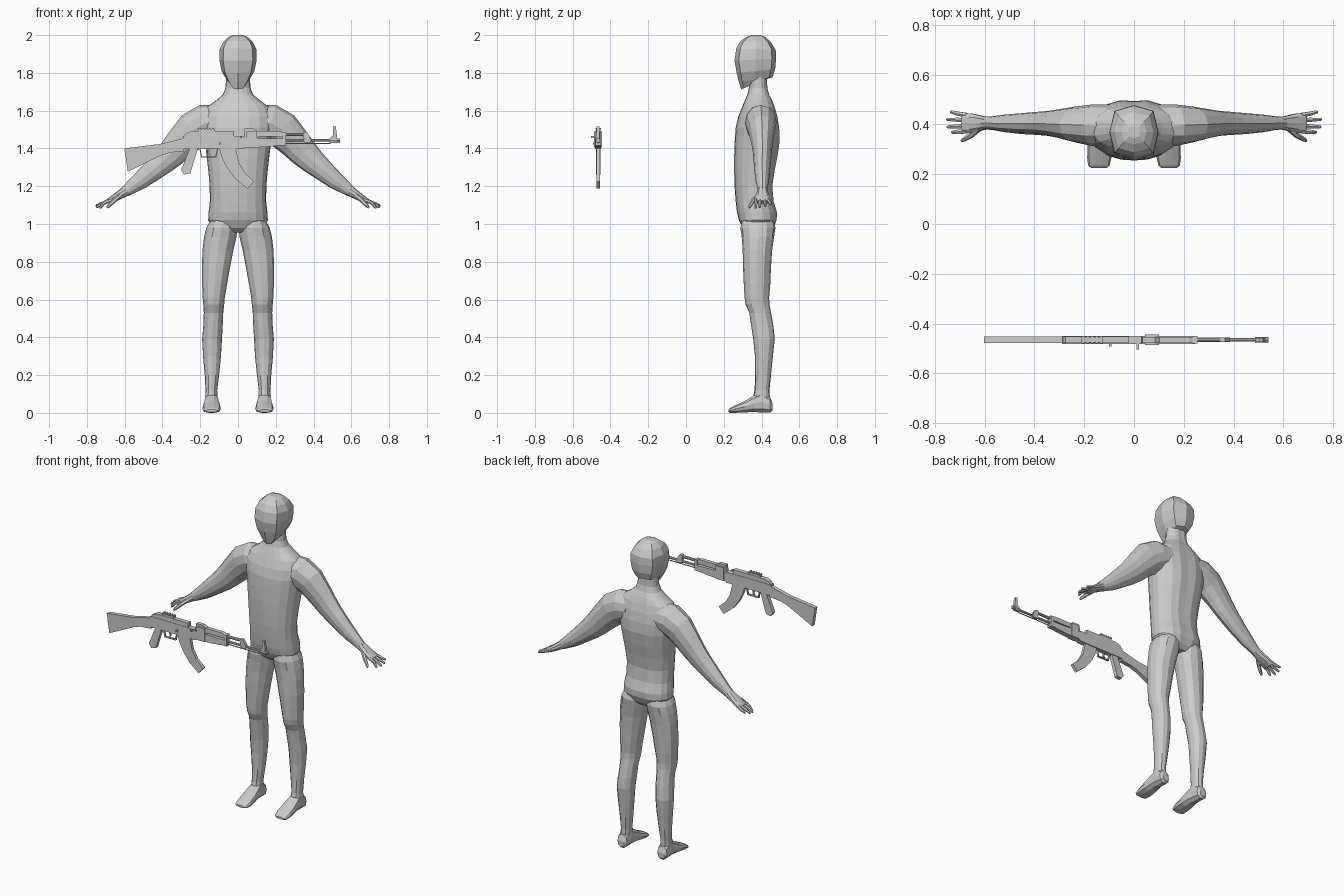
import bpy, bmesh, math
from mathutils import Vector as V

grey = bpy.data.materials.new("plain_grey")
grey.diffuse_color = (0.6, 0.6, 0.6, 1)


def finish(name, bm):
    bmesh.ops.recalc_face_normals(bm, faces=bm.faces)
    me = bpy.data.meshes.new(name)
    bm.to_mesh(me)
    bm.free()
    me.materials.append(grey)
    ob = bpy.data.objects.new(name, me)
    bpy.context.collection.objects.link(ob)
    return ob


def loft(name, rings, n=12, e=2.0, groove=0.0):
    """Skin through (centre, half-axis u, half-axis v) superellipse rings."""
    bm = bmesh.new()
    loops = []
    for c, u, v in rings:
        loop = []
        for k in range(n):
            a = 2 * math.pi * k / n
            s, t = math.cos(a), math.sin(a)
            r = (abs(s) ** e + abs(t) ** e) ** (-1 / e)
            if abs(s) < 1e-6 and t > 0:
                r -= groove
            loop.append(bm.verts.new(V(c) + V(u) * s * r + V(v) * t * r))
        loops.append(loop)
    for a, b in zip(loops, loops[1:]):
        for k in range(n):
            bm.faces.new((a[k], a[(k + 1) % n], b[(k + 1) % n], b[k]))
    bm.faces.new(loops[0])
    bm.faces.new(loops[-1])
    return finish(name, bm)


def level(rows):
    """Level rings from (z, x left, x right, y front, y back)."""
    return [(((a + b) / 2, (f + k) / 2, z), ((b - a) / 2, 0, 0), (0, (k - f) / 2, 0))
            for z, a, b, f, k in rows]


def limb(rows):
    """Rings square to a path of (x, y, z, radius, y radius)."""
    pts = [V(r[:3]) for r in rows]
    out = []
    for i, r in enumerate(rows):
        d = (pts[min(i + 1, len(pts) - 1)] - pts[max(i - 1, 0)]).normalized()
        u = d.cross(V((0, 1, 0))).normalized()
        out.append((pts[i], u * r[3], u.cross(d) * r[4]))
    return out


def flip(rings):
    return [tuple(V((-p[0], p[1], p[2])) for p in ring) for ring in rings]


# torso with neck
torso = [(.955, .07, .33, .44), (.98, .125, .30, .465), (1.02, .158, .28, .483), (1.06, .156, .27, .485),
         (1.12, .149, .263, .467), (1.20, .15, .257, .46), (1.28, .157, .255, .472), (1.36, .166, .255, .488),
         (1.44, .176, .258, .50), (1.51, .185, .263, .497), (1.57, .185, .277, .487), (1.62, .165, .297, .472),
         (1.655, .115, .312, .458), (1.685, .08, .325, .442), (1.72, .066, .333, .432), (1.80, .062, .335, .43)]
body = loft("body", level([(z, -w, w, f, b) for z, w, f, b in torso]), 20, 2.3, .05)

# legs: z, inner x, outer x, front y, back y
leg = level([(1.03, .015, .14, .30, .46), (.98, .004, .168, .288, .474), (.93, .008, .180, .295, .466),
             (.86, .025, .188, .30, .456), (.77, .042, .191, .302, .45), (.68, .058, .19, .306, .446),
             (.61, .07, .187, .31, .44), (.575, .073, .184, .315, .442), (.53, .078, .181, .335, .45),
             (.46, .081, .184, .345, .463), (.39, .085, .19, .356, .47), (.30, .09, .185, .365, .46),
             (.20, .10, .176, .366, .45), (.12, .11, .172, .363, .442), (.06, .108, .175, .35, .445)])
# feet: rings from heel to toe as (y, inner x, outer x, bottom, top)
foot = [(((a + b) / 2, y, (lo + hi) / 2), ((b - a) / 2, 0, 0), (0, 0, (hi - lo) / 2)) for y, a, b, lo, hi in
        [(.458, .12, .165, .012, .05), (.445, .108, .176, 0, .085), (.40, .105, .178, .0, .115),
         (.36, .10, .18, .004, .095), (.315, .094, .186, .002, .066), (.265, .091, .188, 0, .042),
         (.235, .098, .184, 0, .027), (.225, .11, .172, .004, .018)]]
# arms and hands
arm = limb([(.10, .395, 1.545, .085, .085), (.17, .397, 1.535, .1, .083), (.235, .40, 1.498, .099, .072),
            (.30, .403, 1.43, .086, .058), (.345, .404, 1.38, .078, .05), (.395, .404, 1.332, .068, .046),
            (.45, .403, 1.285, .058, .042), (.52, .404, 1.227, .046, .035), (.565, .405, 1.195, .036, .028),
            (.60, .405, 1.17, .028, .025)])
palm = limb([(.585, .405, 1.18, .028, .024), (.62, .405, 1.158, .024, .032), (.655, .405, 1.137, .019, .04),
             (.685, .405, 1.12, .014, .04), (.69, .405, 1.117, .010, .036)])
fingers = []
for y0, y1, x1, z1 in [(.372, .368, .728, 1.082), (.394, .39, .746, 1.086),
                       (.417, .42, .748, 1.092), (.437, .45, .733, 1.10)]:
    fingers.append(limb([(.672, y0, 1.128, .011, .0105), (.71, (y0 + y1) / 2, 1.112, .010, .0095),
                         (x1, y1, z1 + .006, .007, .007), (x1 + .004, y1, z1 + .001, .004, .004)]))
fingers.append(limb([(.62, .385, 1.155, .014, .012), (.655, .355, 1.125, .012, .011),
                     (.685, .338, 1.095, .009, .009), (.692, .334, 1.086, .005, .005)]))

# fuse both sides into one body
parts = []
for side, fn in (("left", lambda r: r), ("right", flip)):
    parts += [loft(side + "_leg", fn(leg), 12, 2.2), loft(side + "_foot", fn(foot), 10, 2.5),
              loft(side + "_arm", fn(arm), 12), loft(side + "_palm", fn(palm), 10, 2.5)]
    parts += [loft(side + "_finger", fn(f), 6) for f in fingers]
bpy.context.view_layer.objects.active = body
for p in parts:
    m = body.modifiers.new("fuse", "BOOLEAN")
    m.operation, m.solver, m.object = "UNION", "EXACT", p
    bpy.ops.object.modifier_apply(modifier=m.name)
    bpy.data.objects.remove(p)

# blocky head: z, half width, front y, back y, front drop
head = [(1.735, .034, .292, .40, .022), (1.765, .062, .28, .458, .012), (1.81, .087, .268, .472, .01),
        (1.87, .099, .257, .477, .005), (1.925, .097, .266, .475, -.004), (1.965, .078, .288, .45, -.003),
        (1.99, .05, .32, .42, 0), (2.0, .025, .345, .395, 0)]
loft("head", [((0, (f + b) / 2, z), (w, 0, 0), (0, (b - f) / 2, d)) for z, w, f, b, d in head], 8, 3)

# ---- rifle, lying along x ----
Y = -.465


def plate(name, pts, hw, y=Y):
    """Side outline of (x, z) points given thickness along y."""
    bm = bmesh.new()
    f = bm.faces.new([bm.verts.new((x, y - hw, z)) for x, z in pts])
    ext = bmesh.ops.extrude_face_region(bm, geom=[f])
    bmesh.ops.translate(bm, vec=(0, 2 * hw, 0), verts=[g for g in ext["geom"] if isinstance(g, bmesh.types.BMVert)])
    return finish(name, bm)


def box(name, x0, x1, z0, z1, hw, y=Y):
    return plate(name, [(x0, z0), (x1, z0), (x1, z1), (x0, z1)], hw, y)


def rod(name, x0, x1, z, r, n=10):
    return loft(name, [((x, Y, z), (0, r, 0), (0, 0, r)) for x in (x0, x1)], n)


plate("stock", [(-.602, 1.40), (-.583, 1.277), (-.41, 1.362), (-.36, 1.378), (-.285, 1.385),
                (-.285, 1.455), (-.41, 1.424)], .0125)
plate("receiver", [(-.29, 1.397), (.03, 1.397), (.03, 1.465), (-.29, 1.465)], .016)
plate("top_cover", [(-.288, 1.46), (-.02, 1.46), (-.02, 1.492), (-.245, 1.492), (-.275, 1.48)], .0135)
box("cover_rail", -.21, -.125, 1.488, 1.504, .011)
for i in range(5):
    box("rail_rib", -.208 + i * .018, -.199 + i * .018, 1.50, 1.508, .015)
plate("grip", [(-.255, 1.40), (-.302, 1.285), (-.285, 1.262), (-.253, 1.268), (-.212, 1.40)], .012)
plate("magazine", [(-.10, 1.40), (-.085, 1.35), (-.06, 1.30), (-.015, 1.24), (.05, 1.187), (.085, 1.226),
                   (.035, 1.272), (.005, 1.325), (-.012, 1.40)], .010)
plate("trigger_guard", [(-.205, 1.40), (-.195, 1.352), (-.115, 1.352), (-.105, 1.40), (-.111, 1.40),
                        (-.12, 1.358), (-.19, 1.358), (-.199, 1.40)], .006)
plate("trigger", [(-.165, 1.40), (-.16, 1.37), (-.168, 1.362), (-.152, 1.367), (-.153, 1.40)], .004)
box("charging_handle", .01, .02, 1.455, 1.467, .012, Y - .026)
box("selector_lever", -.10, -.09, 1.42, 1.432, .006, Y - .021)
plate("rear_sight", [(.03, 1.455), (.11, 1.455), (.105, 1.49), (.085, 1.505), (.035, 1.505)], .012)
box("sight_clamp", .045, .10, 1.405, 1.49, .021)
plate("lower_handguard", [(.03, 1.403), (.15, 1.408), (.245, 1.418), (.245, 1.452), (.03, 1.455)], .016)
plate("upper_handguard", [(.10, 1.462), (.24, 1.462), (.24, 1.483), (.22, 1.492), (.10, 1.492)], .012)
box("handguard_cap", .235, .255, 1.415, 1.487, .015)
rod("gas_tube", .24, .36, 1.474, .009)
rod("barrel", .02, .50, 1.443, .0075)
rod("muzzle_brake", .485, .54, 1.443, .011)
rod("cleaning_rod", .24, .49, 1.425, .003, 6)
plate("gas_block", [(.35, 1.432), (.385, 1.432), (.385, 1.455), (.365, 1.486), (.345, 1.486)], .0095)
plate("front_sight", [(.488, 1.43), (.525, 1.43), (.525, 1.46), (.518, 1.515), (.504, 1.515), (.504, 1.47),
                      (.488, 1.455)], .008)
